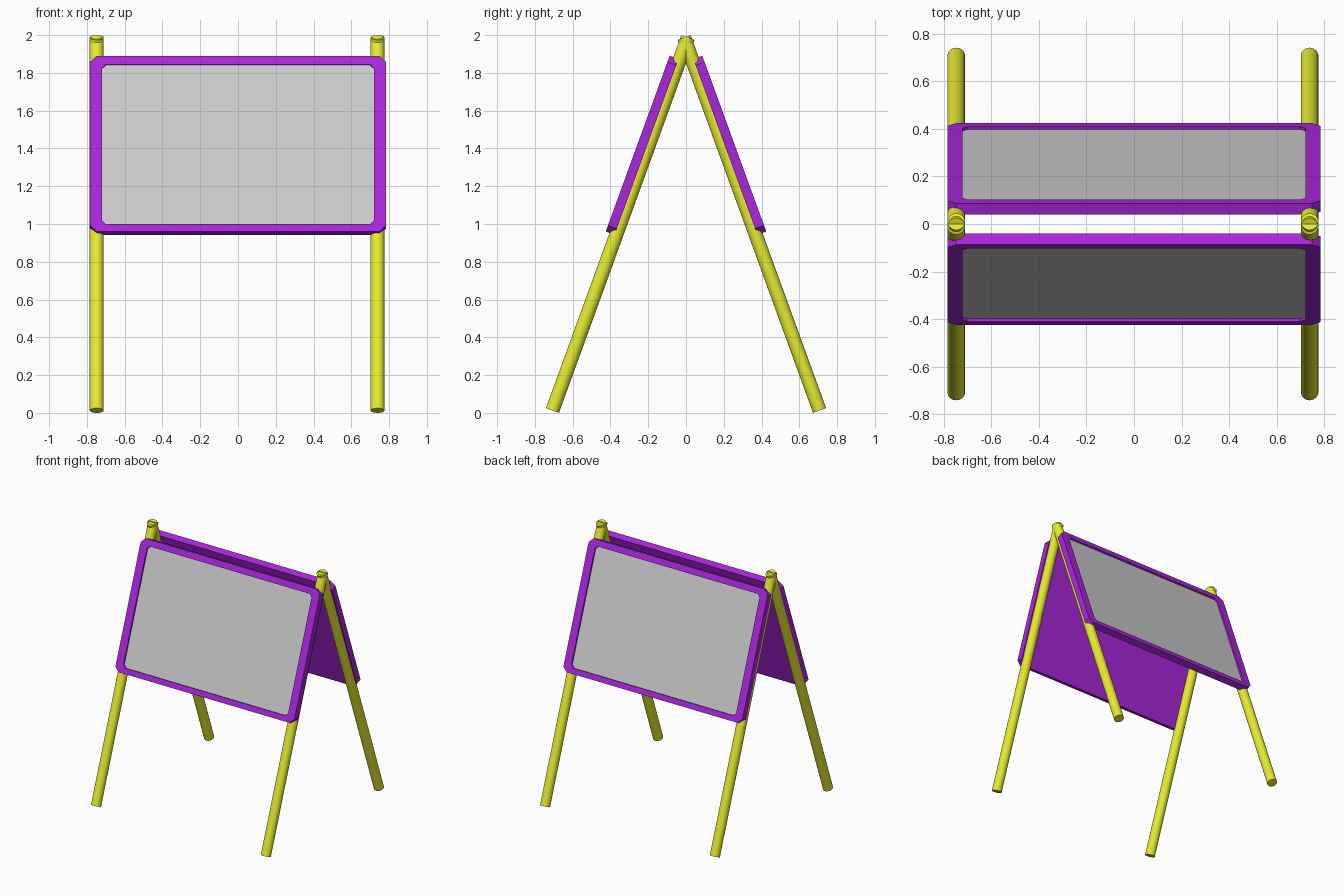
import bpy, bmesh, math
from mathutils import Vector

if "Cube" in bpy.data.objects:
    bpy.data.objects.remove(bpy.data.objects["Cube"])


def material(name, color):
    m = bpy.data.materials.new(name)
    m.diffuse_color = color
    m.use_nodes = True
    m.node_tree.nodes["Principled BSDF"].inputs["Base Color"].default_value = m.diffuse_color
    return m


YELLOW = material("yellow", (0.80, 0.83, 0.03, 1))
PURPLE = material("purple", (0.40, 0.02, 0.72, 1))
TILT = math.radians(20)
SIN, COS = math.sin(TILT), math.cos(TILT)


def leg(name, x, s):
    # Round pole leaning from the foot to the crossing at the top
    foot, top = Vector((x, s * 0.707, 0.0127)), Vector((x, -s * 0.010, 1.9873))
    axis = top - foot
    bpy.ops.mesh.primitive_cylinder_add(
        vertices=32, radius=0.037, depth=axis.length, location=(foot + top) / 2,
        rotation=axis.to_track_quat('Z', 'Y').to_euler())
    ob = bpy.context.object
    ob.name = name
    ob.data.materials.append(YELLOW)
    bpy.ops.object.shade_smooth_by_angle()


def outline(x, lo, hi, c):
    # Rectangle with cut corners, in board coordinates
    return [(-x + c, lo), (x - c, lo), (x, lo + c), (x, hi - c),
            (x - c, hi), (-x + c, hi), (-x, hi - c), (-x, lo + c)]


def make_object(name, rings, caps, s, mat=None):
    # Rings are (outline, height outward from the back plane)
    bm = bmesh.new()
    loops = [[bm.verts.new((x, s * (0.378 - v * SIN + n * COS), 0.943 + v * COS + n * SIN))
              for x, v in pts] for pts, n in rings]
    for a, b in zip(loops, loops[1:]):
        for i in range(8):
            j = (i + 1) % 8
            bm.faces.new((a[i], a[j], b[j], b[i]))
    for i in caps:
        bm.faces.new(loops[i])
    bmesh.ops.recalc_face_normals(bm, faces=bm.faces)
    me = bpy.data.meshes.new(name)
    bm.to_mesh(me)
    bm.free()
    ob = bpy.data.objects.new(name, me)
    bpy.context.collection.objects.link(ob)
    if mat:
        me.materials.append(mat)


outer = outline(0.784, 0.0, 0.99, 0.035)
inner = outline(0.721, 0.042, 0.942, 0.022)
for side, s in (("front", -1), ("back", 1)):
    # Two poles per side
    leg(side + "_left_leg", -0.748, s)
    leg(side + "_right_leg", 0.739, s)
    # Board with raised rim and closed back
    make_object(side + "_board_frame",
                [(outer, 0), (outer, 0.05), (inner, 0.05), (inner, 0.034)], (0, 3), s, PURPLE)
    # Grey writing surface set in the recess
    make_object(side + "_board_panel", [(inner, 0.034), (inner, 0.037)], (0, 1), s)
